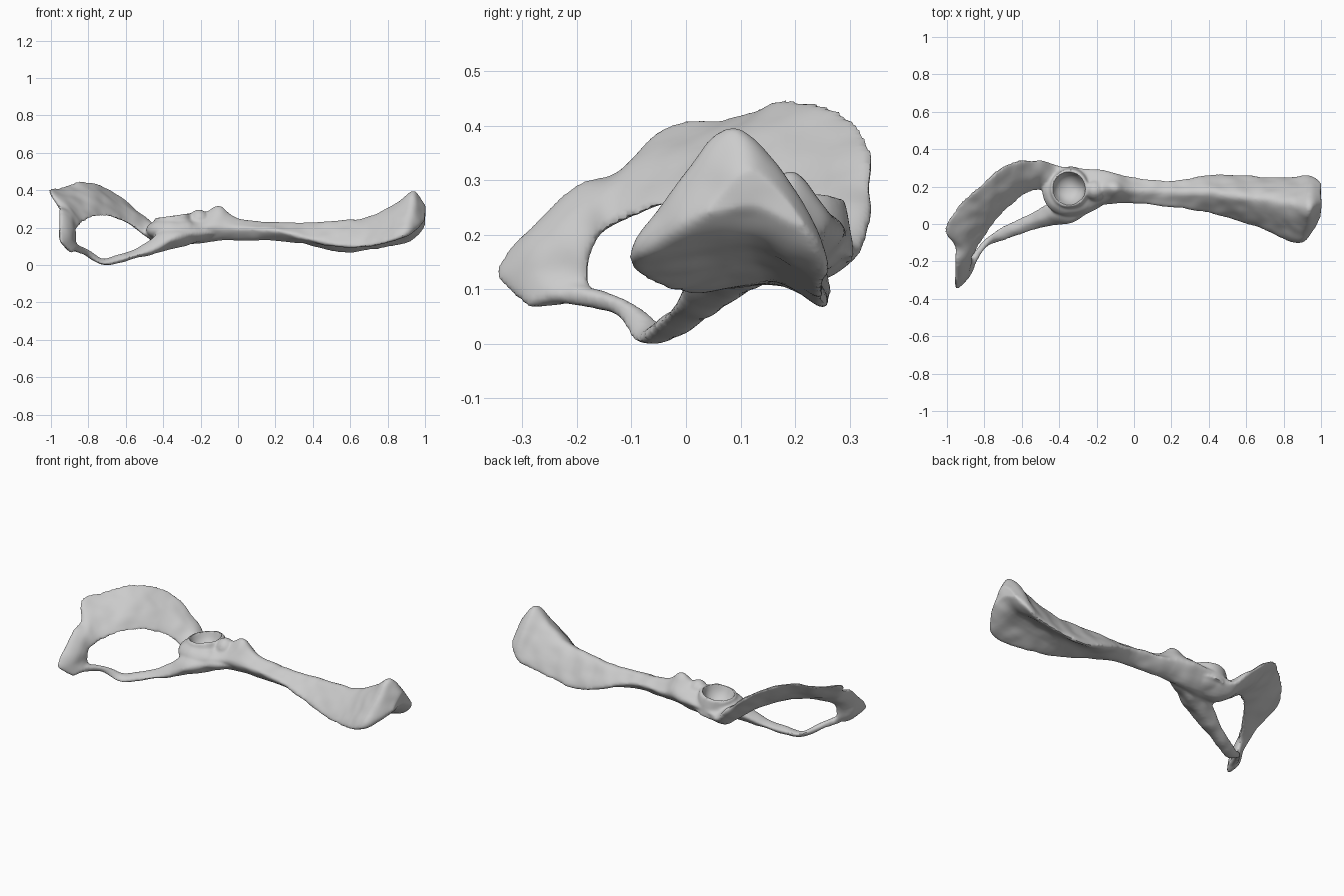
import bpy
import bmesh
from mathutils import Vector, Matrix, noise

cube = bpy.data.objects.get("Cube")
if cube:
    bpy.data.objects.remove(cube, do_unlink=True)


def spline(p0, p1, p2, p3, t):
    """Smooth interpolation between p1 and p2."""
    return 0.5 * (2 * p1 + (p2 - p0) * t
                  + (2 * p0 - 5 * p1 + 4 * p2 - p3) * t * t
                  + (3 * p1 - p0 - 3 * p2 + p3) * t ** 3)


def smooth_path(points, closed, steps=6):
    count = len(points)

    def pick(i):
        return points[i % count] if closed else points[max(0, min(count - 1, i))]

    result = []
    for i in range(count if closed else count - 1):
        for step in range(steps):
            result.append(spline(pick(i - 1), pick(i), pick(i + 1), pick(i + 2), step / steps))
    if not closed:
        result.append(points[-1])
    return result


def loft(bm, sections):
    """Closed smooth skin through a row of matching sections."""
    tracks = [smooth_path(list(track), closed=False) for track in zip(*sections)]
    rings = [[bm.verts.new(p) for p in smooth_path(list(corners), closed=True)]
             for corners in zip(*tracks)]
    size = len(rings[0])
    for ring, following in zip(rings, rings[1:]):
        for i in range(size):
            j = (i + 1) % size
            bm.faces.new((ring[i], ring[j], following[j], following[i]))
    bm.faces.new(rings[0][::-1])
    bm.faces.new(rings[-1])


def blade_sections(stations):
    """Lens-shaped sections from outer edge, inner edge and half thickness."""
    edges = [(Vector(s[0:3]), Vector(s[3:6]), s[6]) for s in stations]
    middles = [(a + b) / 2 for a, b, _ in edges]
    sections = []
    for i, (a, b, thick) in enumerate(edges):
        along = middles[min(i + 1, len(edges) - 1)] - middles[max(i - 1, 0)]
        normal = along.cross(b - a).normalized() * thick
        sections.append((a, middles[i] + normal, b, middles[i] - normal))
    return sections


def ridged_section(station):
    """Front, ridge, back and underside corners, with rounded upper slopes."""
    front, ridge, back, under = [Vector((station[0], station[i], station[i + 1]))
                                 for i in range(1, 9, 2)]

    def bulged(a, b):
        side = b - a
        return (a + b) / 2 + Vector((0, -side.z, side.y)) * .09

    return front, bulged(front, ridge), ridge, bulged(ridge, back), back, under


# Long shaft and flared wing: x, then y and z of front, ridge, back and underside
ilium = [
    (-.44, .10, .17, .20, .20, .31, .17, .20, .12),
    (-.30, .06, .18, .18, .25, .30, .19, .18, .11),
    (-.18, .10, .19, .19, .28, .29, .20, .19, .12),
    (-.10, .11, .19, .19, .32, .27, .20, .18, .13),
    (0, .11, .19, .18, .25, .25, .19, .17, .13),
    (.20, .09, .18, .17, .23, .23, .18, .16, .13),
    (.40, .06, .13, .17, .23, .26, .11, .16, .11),
    (.55, .02, .10, .15, .24, .26, .07, .16, .11),
    (.70, -.03, .10, .13, .26, .25, .08, .14, .13),
    (.86, -.10, .14, .10, .34, .25, .11, .12, .17),
    (.94, -.06, .18, .09, .4, .26, .14, .12, .19),
    (1, .04, .24, .12, .32, .22, .21, .13, .25),
]

# Curved rear plate running down to the low front point
ischium = [
    (-.28, .27, .17, -.28, .08, .16, .05),
    (-.42, .32, .17, -.42, .12, .15, .05),
    (-.50, .34, .25, -.49, .18, .16, .035),
    (-.60, .34, .34, -.58, .16, .22, .024),
    (-.70, .31, .41, -.68, .08, .26, .021),
    (-.83, .20, .45, -.75, 0, .26, .021),
    (-.94, .10, .42, -.79, -.06, .25, .022),
    (-1.01, -.03, .4, -.83, -.11, .23, .024),
    (-.96, -.12, .32, -.85, -.15, .21, .03),
    (-.95, -.20, .29, -.87, -.17, .18, .03),
    (-.95, -.28, .22, -.87, -.18, .15, .03),
    (-.95, -.35, .13, -.87, -.18, .12, .03),
    (-.89, -.29, .07, -.85, -.16, .09, .02),
]

# Lower bar closing the opening, spreading into a broad root
pubis = [
    (-.12, .12, .17, -.16, .22, .19, .03),
    (-.24, .06, .17, -.28, .20, .17, .06),
    (-.35, 0, .14, -.38, .16, .15, .06),
    (-.45, -.01, .08, -.46, .11, .12, .04),
    (-.55, -.04, .05, -.55, .06, .07, .024),
    (-.65, -.07, .02, -.65, .01, .04, .02),
    (-.73, -.1, .01, -.73, -.03, .03, .018),
    (-.81, -.14, .06, -.80, -.09, .07, .02),
    (-.88, -.26, .08, -.85, -.15, .10, .022),
]

bm = bmesh.new()
loft(bm, [ridged_section(station) for station in ilium])
loft(bm, blade_sections(ischium))
loft(bm, blade_sections(pubis))

# Rounded body around the hip socket, its tilted rim and the knob beside it
socket = Vector((-.34, .19, .21))
bmesh.ops.create_uvsphere(bm, u_segments=32, v_segments=16, radius=1,
                          matrix=Matrix.LocRotScale(Vector((-.34, .17, .185)), None,
                                                    Vector((.15, .13, .07))))
tilt = Matrix.Translation(socket) @ Matrix.Rotation(-.14, 4, 'Y')
bmesh.ops.create_cone(bm, cap_ends=True, segments=32, radius1=.12, radius2=.1,
                      depth=.11, matrix=tilt)
bmesh.ops.create_uvsphere(bm, u_segments=16, v_segments=10, radius=.055,
                          matrix=Matrix.Translation((-.21, .18, .24)))
bmesh.ops.recalc_face_normals(bm, faces=bm.faces)
mesh = bpy.data.meshes.new("hip_bone")
bm.to_mesh(mesh)
bm.free()
bone = bpy.data.objects.new("hip_bone", mesh)
bpy.context.collection.objects.link(bone)

# Ball that hollows the socket
bm = bmesh.new()
bmesh.ops.create_uvsphere(bm, u_segments=32, v_segments=16, radius=.088,
                          matrix=tilt @ Matrix.Translation((0, 0, .06)))
cutter_mesh = bpy.data.meshes.new("socket_cutter")
bm.to_mesh(cutter_mesh)
bm.free()
cutter = bpy.data.objects.new("socket_cutter", cutter_mesh)
cutter.hide_render = True
bpy.context.collection.objects.link(cutter)

# Fuse the parts, hollow the socket, soften
fuse = bone.modifiers.new("fuse", 'REMESH')
fuse.mode = 'VOXEL'
fuse.voxel_size = .008
hollow = bone.modifiers.new("hollow", 'BOOLEAN')
hollow.operation = 'DIFFERENCE'
hollow.object = cutter
soften = bone.modifiers.new("soften", 'SMOOTH')
soften.factor = .5
soften.iterations = 6

bpy.context.view_layer.update()
evaluated = bone.evaluated_get(bpy.context.evaluated_depsgraph_get())
finished = bpy.data.meshes.new_from_object(evaluated)
bone.modifiers.clear()
bone.data = finished
bpy.data.objects.remove(cutter, do_unlink=True)

# Slight natural unevenness, then rest on the ground
bm = bmesh.new()
bm.from_mesh(finished)
bm.normal_update()
for v in bm.verts:
    v.co += v.normal * noise.noise(v.co * 14) * .005
lowest = min(v.co.z for v in bm.verts)
bmesh.ops.translate(bm, verts=bm.verts, vec=(0, 0, -lowest))
bm.to_mesh(finished)
bm.free()

# Plain grey bone
grey = bpy.data.materials.new("bone_grey")
grey.use_nodes = True
colour = (.6, .6, .6, 1)
grey.diffuse_color = colour
grey.node_tree.nodes["Principled BSDF"].inputs["Base Color"].default_value = colour
finished.materials.clear()
finished.materials.append(grey)

bpy.ops.object.select_all(action='DESELECT')
bone.select_set(True)
bpy.context.view_layer.objects.active = bone
bpy.ops.object.shade_smooth_by_angle(angle=.7)
